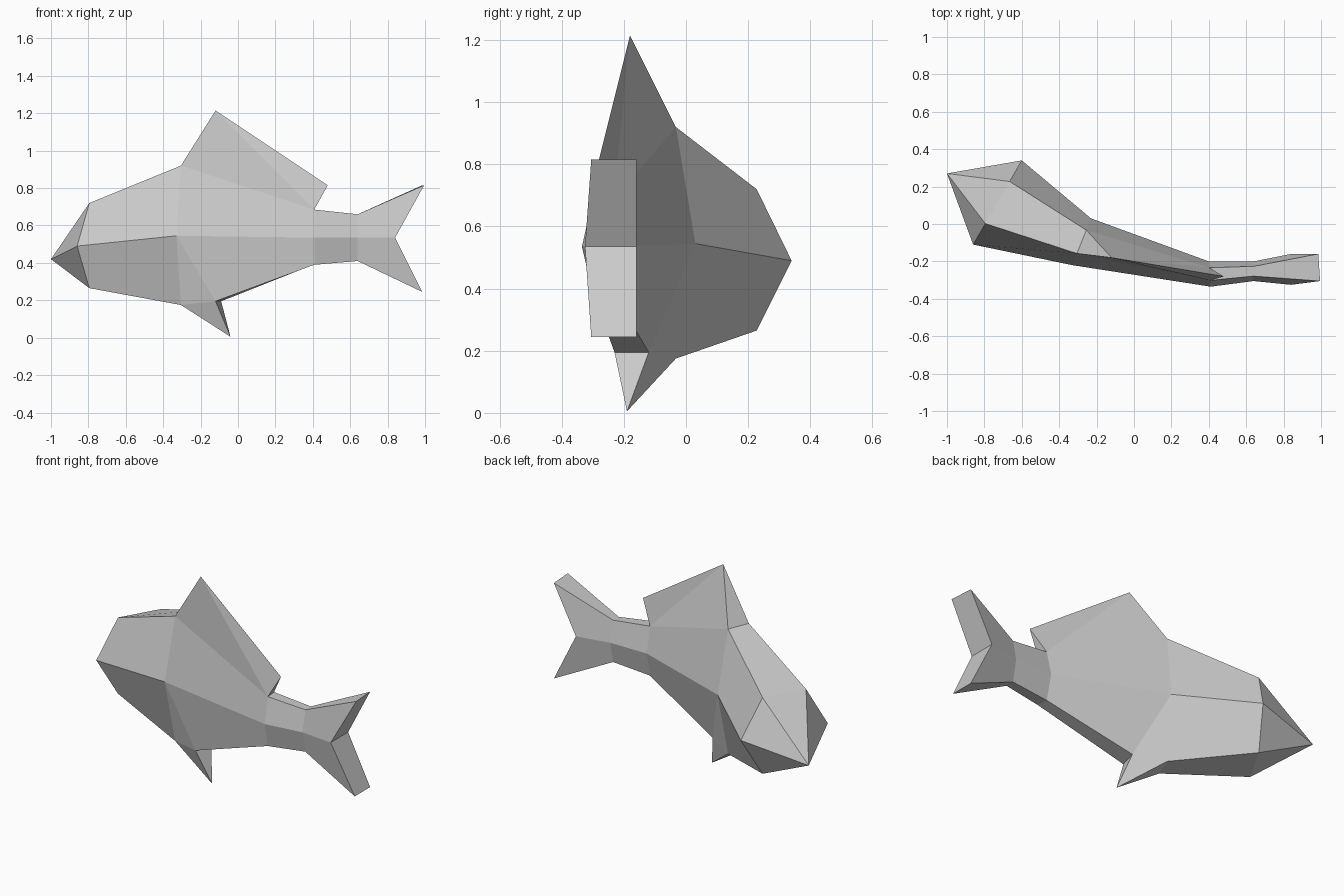
import bpy
import bmesh
from mathutils import Vector

cube = bpy.data.objects.get("Cube")
if cube:
    bpy.data.objects.remove(cube, do_unlink=True)

grey = bpy.data.materials.new("plain grey")
grey.use_nodes = True
colour = (0.6, 0.6, 0.6, 1)
grey.diffuse_color = colour
grey.node_tree.nodes["Principled BSDF"].inputs["Base Color"].default_value = colour

bm = bmesh.new()


def point(x, y, z):
    return bm.verts.new((x, y, z))


def face(*verts):
    return bm.faces.new(verts)


def ring(front, back, middle, top, low):
    """Six-sided cross-section: wide at the middle, half as wide at top and bottom."""
    front, back = Vector(front), Vector(back)
    near, far = front.lerp(back, 0.25), front.lerp(back, 0.75)
    return {
        "front": point(*front, middle),
        "top_front": point(*near, top),
        "top_back": point(*far, top),
        "back": point(*back, middle),
        "low_back": point(*far, low),
        "low_front": point(*near, low),
    }


ORDER = ["front", "top_front", "top_back", "back", "low_back", "low_front"]
EDGES = list(zip(ORDER, ORDER[1:] + ORDER[:1]))


def bridge(a, b, skip=()):
    for p, q in EDGES:
        if (p, q) not in skip:
            face(a[p], a[q], b[q], b[p])


# Cross-sections from head to tail root, along the bent body
head = ring((-0.86, -0.11), (-0.6, 0.34), 0.49, 0.72, 0.265)
chest = ring((-0.33, -0.22), (-0.23, 0.03), 0.545, 0.92, 0.175)
rump = ring((0.41, -0.335), (0.4, -0.2), 0.535, 0.685, 0.39)
root = ring((0.64, -0.305), (0.64, -0.2), 0.535, 0.66, 0.41)

# Forked tail, with its notch at the middle and one lobe above and below
tail = {
    "front": point(0.84, -0.325, 0.535),
    "top_front": point(0.995, -0.305, 0.815),
    "top_back": point(0.985, -0.16, 0.815),
    "back": point(0.84, -0.16, 0.535),
    "low_back": point(0.985, -0.16, 0.245),
    "low_front": point(0.985, -0.305, 0.245),
}

# Snout
snout = point(-1, 0.27, 0.42)
for p, q in EDGES:
    face(snout, head[p], head[q])

# Body skin, leaving out the back and belly where the fins grow
bridge(head, chest)
bridge(rump, root)
bridge(root, tail)
bridge(chest, rump, skip=[("top_front", "top_back"), ("low_back", "low_front"),
                          ("back", "low_back"), ("low_front", "front")])

# Tail end faces
face(tail["front"], tail["top_front"], tail["top_back"], tail["back"])
face(tail["front"], tail["back"], tail["low_back"], tail["low_front"])

# Dorsal fin
peak = point(-0.12, -0.18, 1.215)
trail = point(0.48, -0.28, 0.815)
face(chest["top_front"], chest["top_back"], peak)
face(rump["top_front"], rump["top_back"], trail)
for side in ("top_front", "top_back"):
    face(chest[side], peak, rump[side])
    face(peak, trail, rump[side])

# Belly fin and the lower flanks around it
tip = point(-0.04, -0.19, 0.005)
keel = {"front": point(-0.12, -0.23, 0.195), "back": point(-0.09, -0.12, 0.195)}
face(chest["low_front"], chest["low_back"], tip)
face(keel["front"], keel["back"], tip)
face(keel["front"], keel["back"], rump["low_back"], rump["low_front"])
for side in ("front", "back"):
    low = "low_" + side
    face(chest[low], tip, keel[side])
    face(chest[side], chest[low], keel[side])
    face(chest[side], keel[side], rump[low], rump[side])

bmesh.ops.recalc_face_normals(bm, faces=bm.faces[:])
mesh = bpy.data.meshes.new("fish_body")
bm.to_mesh(mesh)
bm.free()
mesh.materials.append(grey)
fish = bpy.data.objects.new("fish_body", mesh)
bpy.context.collection.objects.link(fish)
